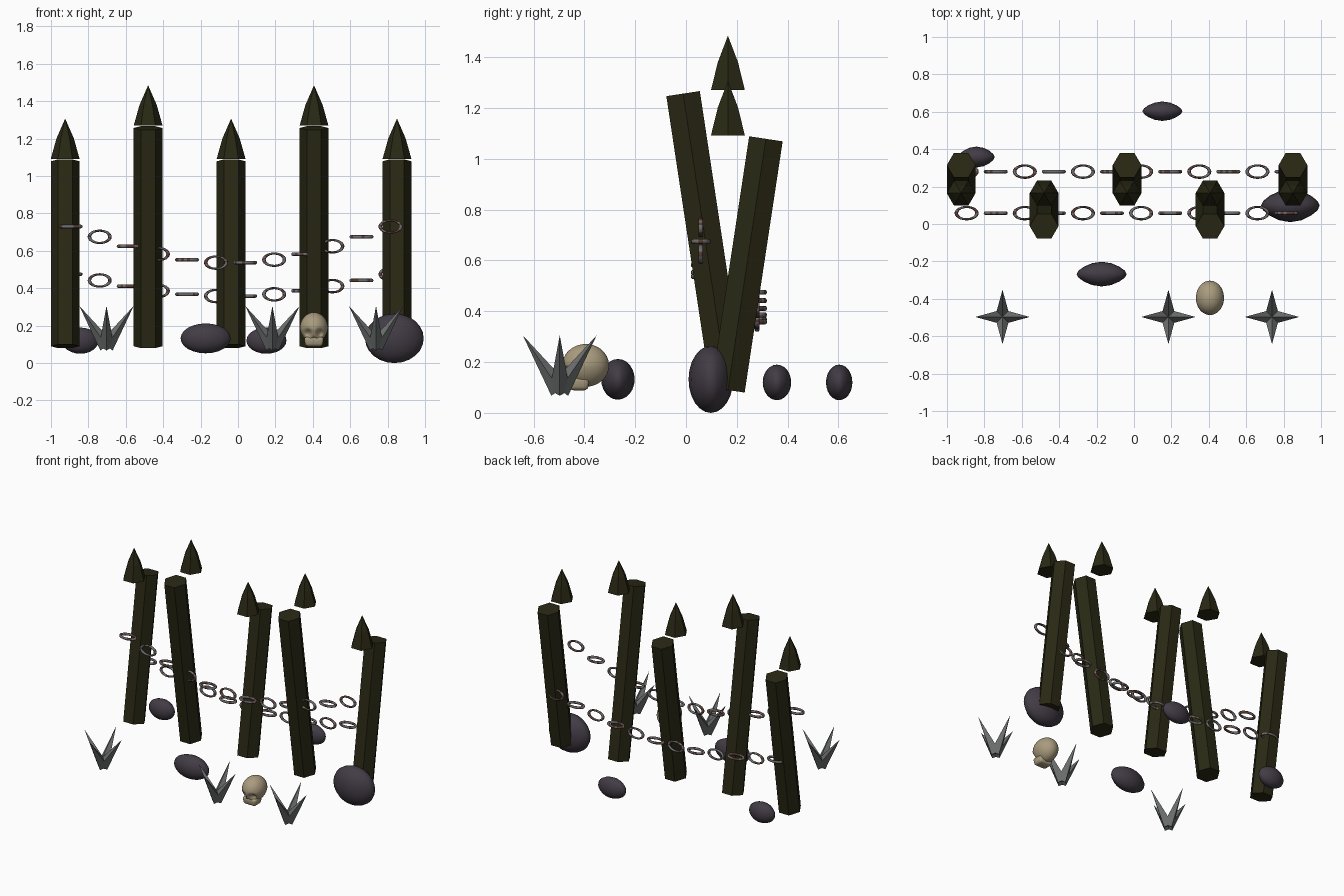
import bpy, bmesh, math, random
from math import sin, cos, pi, radians, exp
from mathutils import Matrix, Vector

if "Cube" in bpy.data.objects:
    bpy.data.objects.remove(bpy.data.objects["Cube"])

random.seed(4)

def mat(name, r, g, b):
    m = bpy.data.materials.new(name)
    m.diffuse_color = (r, g, b, 1)
    m.use_nodes = True
    m.node_tree.nodes["Principled BSDF"].inputs["Base Color"].default_value = m.diffuse_color
    return m

WOOD = mat("dark_wood", .022, .021, .007)
STONE = mat("dark_stone", .055, .045, .06)
STEEL = mat("spike_steel", .15, .155, .155)
IRON = mat("chain_iron", .16, .16, .17)
RUST = mat("chain_rust", .10, .045, .035)
BONE = mat("bone", .40, .33, .21)

def finish(name, bm, mats, loc=(0, 0, 0), smooth=False):
    bmesh.ops.recalc_face_normals(bm, faces=bm.faces)
    for f in bm.faces:
        f.smooth = smooth
    me = bpy.data.meshes.new(name)
    bm.to_mesh(me)
    bm.free()
    for m in mats:
        me.materials.append(m)
    ob = bpy.data.objects.new(name, me)
    ob.location = loc
    bpy.context.collection.objects.link(ob)
    return ob

def lathe(bm, profile, n, mtx=Matrix()):
    """Stack of n-sided rings (height, radius); radius 0 makes a point."""
    prev = None
    for z, r in profile:
        count = n if r > 0 else 1
        ring = [bm.verts.new(mtx @ Vector((r * cos(2 * pi * k / n), r * sin(2 * pi * k / n), z)))
                for k in range(count)]
        if prev is None:
            bm.faces.new(ring[::-1])
        else:
            for k in range(n):
                j = (k + 1) % n
                if count == 1:
                    bm.faces.new((prev[k], prev[j], ring[0]))
                else:
                    bm.faces.new((prev[k], prev[j], ring[j], ring[k]))
        prev = ring
    if len(prev) > 1:
        bm.faces.new(prev)

# Leaning hexagonal stakes, each with an upright point above it
for i in range(5):
    x = -.924 + .4435 * i
    tall = i % 2
    length, tilt, tip_z = (1.18, 8.6, 1.27) if tall else (1.0, -8.6, 1.092)
    bm = bmesh.new()
    lathe(bm, [(0, .077), (length, .077)], 6, Matrix.Rotation(radians(tilt), 4, 'X'))
    finish(f"stake_{i}", bm, [WOOD], (x, .165, .09))
    bm = bmesh.new()
    lathe(bm, [(0, .077), (.11, .046), (.215, 0)], 6)
    finish(f"stake_point_{i}", bm, [WOOD], (x, .165, tip_z))

# Sagging chains of oval links, alternately lying flat and upright
def link(name, loc, upright):
    bm = bmesh.new()
    S, T, R, r = 24, 8, .055, .0095
    grid = []
    for s in range(S):
        a = 2 * pi * s / S
        row = []
        for t in range(T):
            b = 2 * pi * t / T
            d = R + r * cos(b)
            p = Vector((d * cos(a), .6 * d * sin(a), r * sin(b)))
            if upright:
                p = Vector((p.x, -p.z, p.y))
            row.append(bm.verts.new(p))
        grid.append(row)
    for s in range(S):
        rusty = random.random() < .4
        for t in range(T):
            f = bm.faces.new((grid[s][t], grid[(s + 1) % S][t],
                              grid[(s + 1) % S][(t + 1) % T], grid[s][(t + 1) % T]))
            f.material_index = int(rusty)
    finish(name, bm, [IRON, RUST], loc, True)

for row, y, z0, sag in (("front", .058, .73, .195), ("back", .28, .475, .118)):
    for i in range(12):
        z = z0 - sag * sin(pi * i / 11)
        link(f"{row}_chain_link_{i}", (-.895 + .1555 * i, y, z), i % 2 == 1)

# Rocks: ellipsoids that taper toward their long ends
rocks = [((.836, .098, .132), (.157, .088, .132)),
         ((-.173, -.268, .132), (.134, .066, .08)),
         ((.152, .603, .12), (.107, .052, .07)),
         ((-.843, .358, .12), (.098, .056, .07))]
for i, (loc, size) in enumerate(rocks):
    bm = bmesh.new()
    bmesh.ops.create_uvsphere(bm, u_segments=16, v_segments=12, radius=1)
    for v in bm.verts:
        x, y, z = v.co
        v.co = (x * size[0], y * size[1] * (1 - .3 * x * x), z * size[2])
    finish(f"rock_{i}", bm, [STONE], loc, True)

# Clusters of four outward-leaning spikes
for i, x in enumerate((-.703, .184, .738)):
    bm = bmesh.new()
    for k in range(4):
        lathe(bm, [(0, .04), (.26, 0)], 4,
              Matrix.Rotation(k * pi / 2, 4, 'Z') @ Matrix.Rotation(radians(34), 4, 'Y'))
    finish(f"spike_cluster_{i}", bm, [STEEL], (x, -.497, .09))

# Skull: cranium with pressed-in eye sockets and nose
bm = bmesh.new()
bmesh.ops.create_uvsphere(bm, u_segments=40, v_segments=28, radius=1)
pits = [(-.42, -.32, .24, .30), (.42, -.32, .24, .30), (0, -.68, .13, .18)]
for v in bm.verts:
    x, y, z = v.co
    push = 0
    if y < 0:
        push = sum(d * exp(-(((x - px) ** 2 + (z - pz) ** 2) / w ** 2) ** 2)
                   for px, pz, w, d in pits)
    narrow = 1 - .12 * max(0, -z)
    v.co = (x * .075 * narrow, (y + push) * .092, z * .084)
finish("skull_cranium", bm, [BONE], (.406, -.395, .187), True)

# Skull jaw: rounded block below the face
bm = bmesh.new()
bmesh.ops.create_cube(bm, size=1)
for v in bm.verts:
    k = .85 if v.co.z < 0 else 1
    v.co = (v.co.x * .108 * k, v.co.y * .085 * k, v.co.z * .05)
bmesh.ops.bevel(bm, geom=bm.edges[:], offset=.015, segments=3, affect='EDGES', profile=.5)
finish("skull_jaw", bm, [BONE], (.406, -.422, .114), True)
